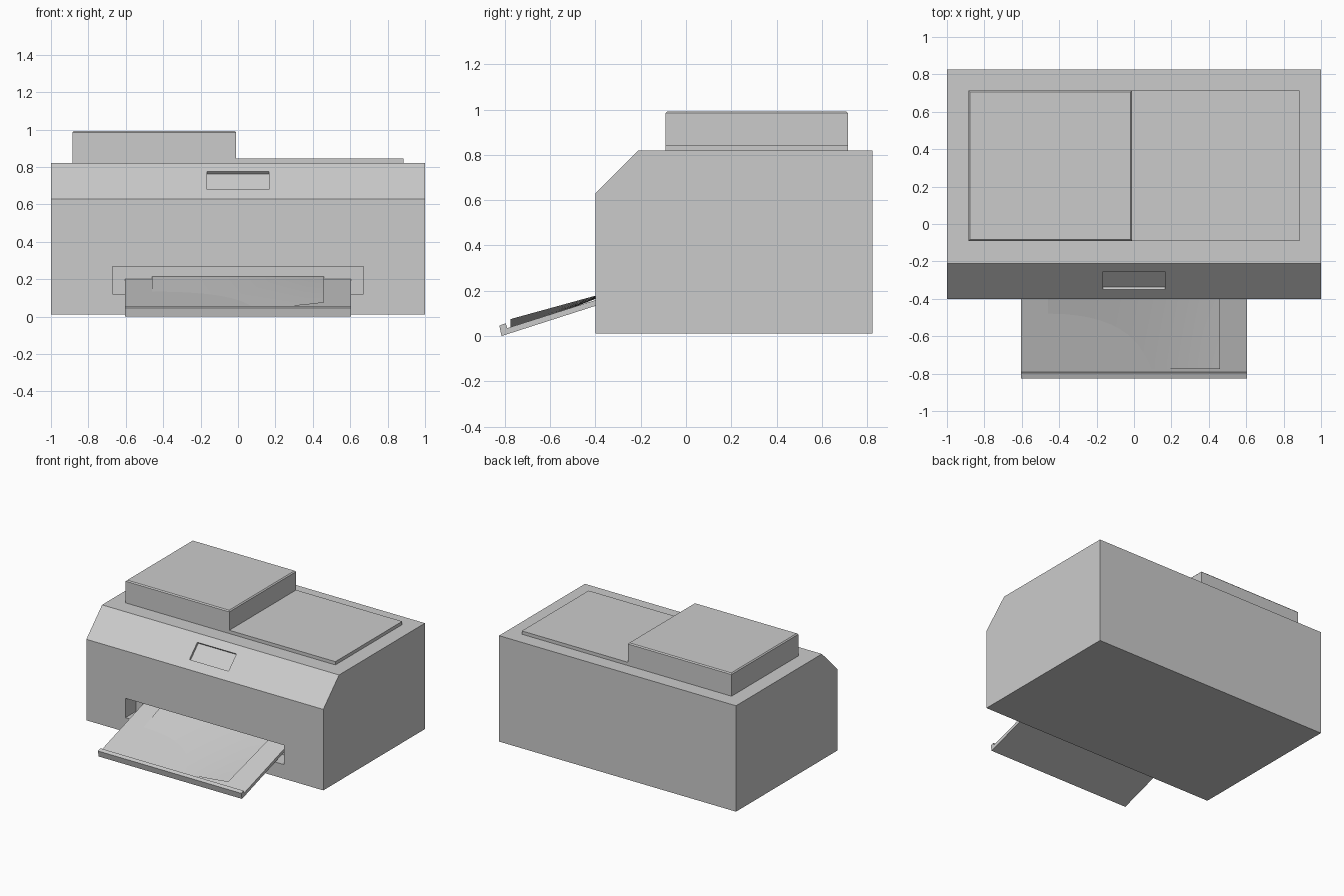
import bpy
import bmesh
from mathutils import Matrix, Vector

cube = bpy.data.objects.get("Cube")
if cube:
    bpy.data.objects.remove(cube, do_unlink=True)

grey = bpy.data.materials.new("light_grey")
grey.use_nodes = True
COLOUR = (0.6, 0.6, 0.6, 1)
grey.diffuse_color = COLOUR
grey.node_tree.nodes["Principled BSDF"].inputs["Base Color"].default_value = COLOUR


def make_object(name, bm):
    bmesh.ops.recalc_face_normals(bm, faces=bm.faces)
    mesh = bpy.data.meshes.new(name)
    bm.to_mesh(mesh)
    bm.free()
    mesh.materials.append(grey)
    obj = bpy.data.objects.new(name, mesh)
    bpy.context.scene.collection.objects.link(obj)
    return obj


def extrude_profile(name, points, half_width):
    """Sweep a side profile of (y, z) points across x."""
    bm = bmesh.new()
    face = bm.faces.new([bm.verts.new((-half_width, y, z)) for y, z in points])
    swept = bmesh.ops.extrude_face_region(bm, geom=[face])["geom"]
    verts = [v for v in swept if isinstance(v, bmesh.types.BMVert)]
    bmesh.ops.translate(bm, verts=verts, vec=(2 * half_width, 0, 0))
    return make_object(name, bm)


def box(name, low, high):
    low, high = Vector(low), Vector(high)
    bm = bmesh.new()
    bmesh.ops.create_cube(bm, size=1, matrix=Matrix.Translation((low + high) / 2)
                          @ Matrix.Diagonal((*(high - low), 1)))
    return make_object(name, bm)


def cut(target, cutter):
    mod = target.modifiers.new(cutter.name, 'BOOLEAN')
    mod.operation = 'DIFFERENCE'
    mod.solver = 'EXACT'
    mod.object = cutter
    bpy.context.view_layer.objects.active = target
    bpy.ops.object.modifier_apply(modifier=mod.name)
    bpy.data.objects.remove(cutter, do_unlink=True)


# Housing with sloped control face
FRONT, BACK, TOP = -0.4, 0.825, 0.82
body = extrude_profile("body", [(FRONT, 0.012), (BACK, 0.012), (BACK, TOP),
                                (-0.21, TOP), (FRONT, 0.63)], 1)

# Paper outlet recess
SLOT_BACK = -0.27
cut(body, box("outlet_cutter", (-0.67, FRONT - 0.1, 0.12), (0.67, SLOT_BACK, 0.268)))

# Shallow control screen recess, square to the slope
d = 0.012
cut(body, extrude_profile("screen_cutter", [
    (-0.35 + d, 0.68 - d), (-0.255 + d, 0.775 - d),
    (-0.255 - d, 0.775 + d), (-0.35 - d, 0.68 + d)], 0.165))

# Scanner bed and document feeder
box("scanner_bed", (-0.885, -0.09, TOP - 0.01), (0.885, 0.715, 0.845))
feeder = box("document_feeder", (-0.885, -0.09, TOP - 0.01), (-0.01, 0.715, 0.993))
bm = bmesh.new()
bm.from_mesh(feeder.data)
rim = [e for e in bm.edges if all(v.co.z > 0.9 for v in e.verts)]
bmesh.ops.bevel(bm, geom=rim, offset=0.008, segments=1, affect='EDGES')
bm.to_mesh(feeder.data)
bm.free()

# Sloping output tray with a front lip
extrude_profile("output_tray", [
    (-0.815, 0), (SLOT_BACK, 0.175), (SLOT_BACK, 0.2),
    (-0.79, 0.035), (-0.797, 0.056), (-0.825, 0.046)], 0.605)

# Paper sheet with one lifted front corner
N = 10
bm = bmesh.new()
bmesh.ops.create_grid(bm, x_segments=N, y_segments=N, size=0.5)
for v in bm.verts:
    u, t = v.co.x + 0.5, 0.5 - v.co.y
    y = SLOT_BACK - 0.505 * t
    tray_z = 0.2 + (y - SLOT_BACK) * 0.317
    lift = 0.014 * (1 - t) + t * (0.055 * u * u - 0.02)
    v.co = (0.92 * (u - 0.5), y, tray_z + lift)
paper = make_object("paper_sheet", bm)
for poly in paper.data.polygons:
    poly.use_smooth = True
